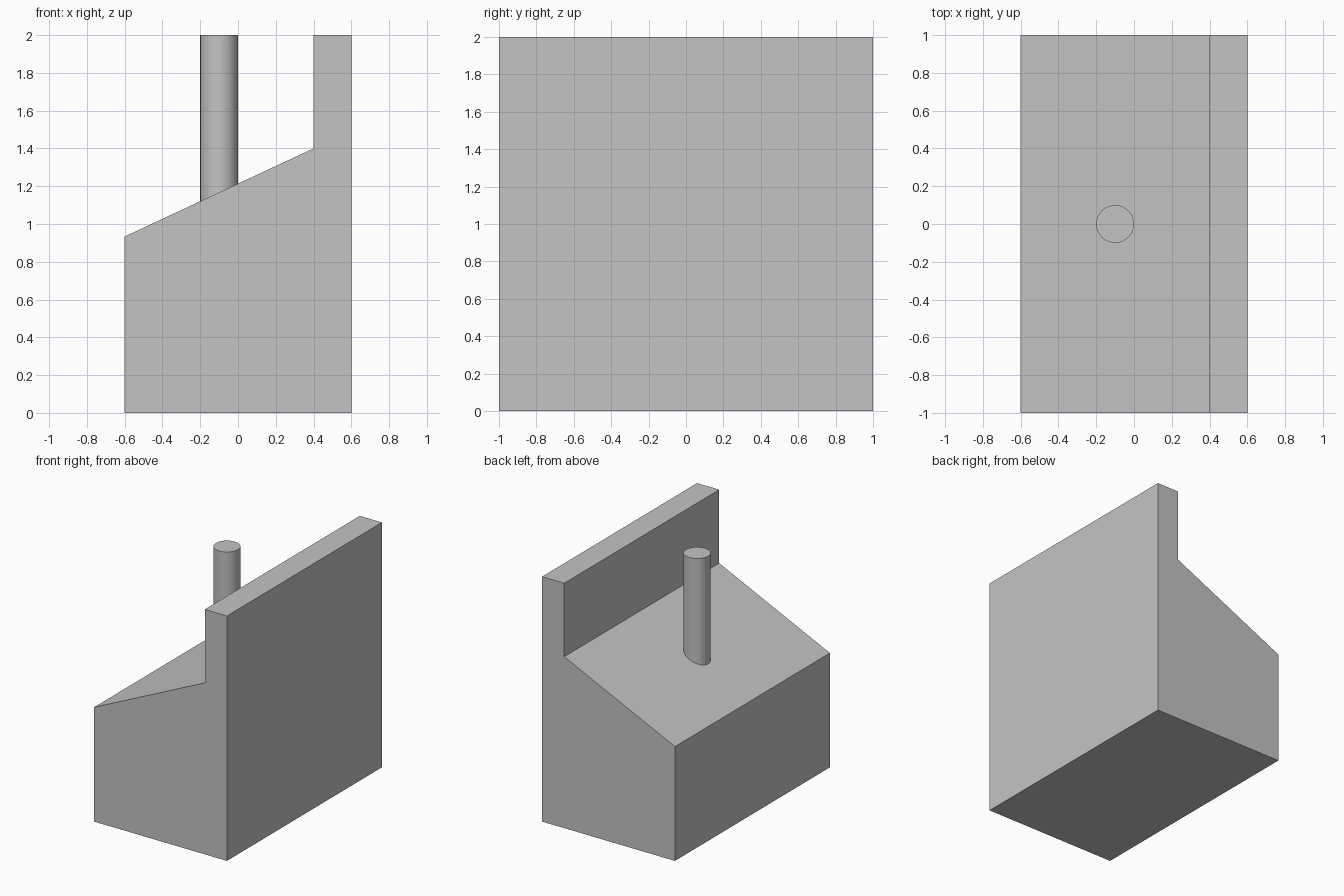
import bpy
import bmesh
import math

cube = bpy.data.objects.get("Cube")
if cube:
    bpy.data.objects.remove(cube, do_unlink=True)

grey = bpy.data.materials.new("plain grey")
grey.use_nodes = True
colour = (0.55, 0.55, 0.55, 1)
grey.diffuse_color = colour
grey.node_tree.nodes["Principled BSDF"].inputs["Base Color"].default_value = colour

HALF_WIDTH, HALF_DEPTH, HEIGHT = 0.6, 1.0, 2.0
WALL_X, WALL_Z = 0.4, 1.4
SLOPE = math.tan(math.radians(25))


def slope_z(x):
    return WALL_Z + (x - WALL_X) * SLOPE


def add_object(name, bm):
    bmesh.ops.recalc_face_normals(bm, faces=bm.faces)
    mesh = bpy.data.meshes.new(name)
    bm.to_mesh(mesh)
    bm.free()
    mesh.materials.append(grey)
    obj = bpy.data.objects.new(name, mesh)
    bpy.context.collection.objects.link(obj)
    return obj


# Sloped block with upright wall, extruded from its side profile
profile = [(-HALF_WIDTH, 0), (HALF_WIDTH, 0), (HALF_WIDTH, HEIGHT),
           (WALL_X, HEIGHT), (WALL_X, WALL_Z), (-HALF_WIDTH, slope_z(-HALF_WIDTH))]
bm = bmesh.new()
face = bm.faces.new([bm.verts.new((x, -HALF_DEPTH, z)) for x, z in profile])
extruded = bmesh.ops.extrude_face_region(bm, geom=[face])["geom"]
bmesh.ops.translate(bm, vec=(0, 2 * HALF_DEPTH, 0),
                    verts=[v for v in extruded if isinstance(v, bmesh.types.BMVert)])
add_object("sloped_block", bm)

# Round post, its foot mitred to the slope
bm = bmesh.new()
bmesh.ops.create_cone(bm, cap_ends=True, segments=64, radius1=0.1, radius2=0.1, depth=1)
foot = [v for v in bm.verts if v.co.z < 0]
for v in bm.verts:
    v.co.x -= 0.1
    v.co.z = slope_z(v.co.x) - 0.005 if v in foot else HEIGHT
post = add_object("round_post", bm)

bpy.ops.object.select_all(action="DESELECT")
post.select_set(True)
bpy.context.view_layer.objects.active = post
bpy.ops.object.shade_smooth_by_angle(angle=math.radians(30))
